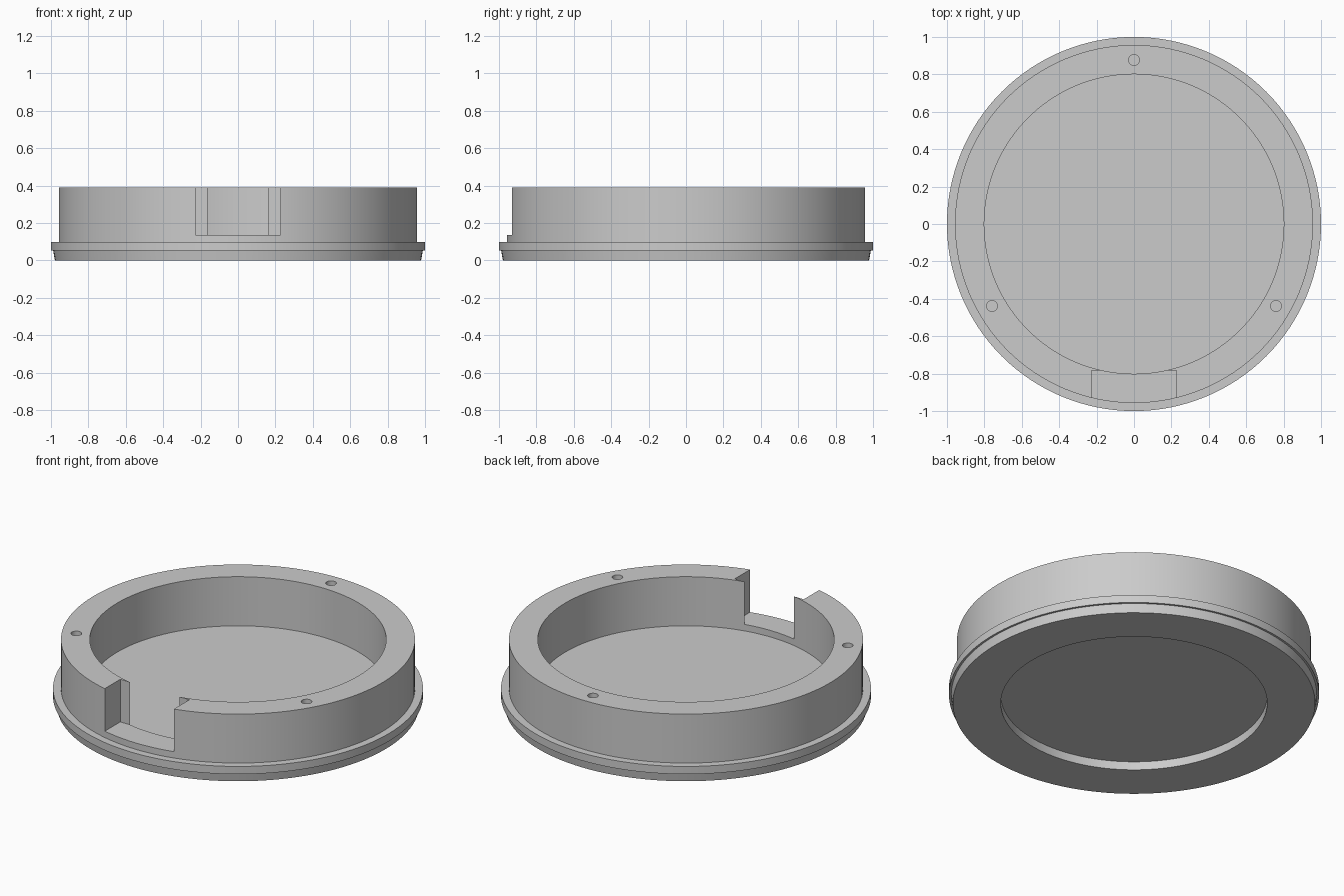
import bpy, bmesh
from math import radians, cos, sin, tau

cube = bpy.data.objects.get("Cube")
if cube:
    bpy.data.objects.remove(cube, do_unlink=True)

SEGMENTS = 128
TOP = 0.39

grey = bpy.data.materials.new("plain grey")
grey.use_nodes = True
colour = (0.6, 0.6, 0.6, 1)
grey.diffuse_color = colour
grey.node_tree.nodes["Principled BSDF"].inputs["Base Color"].default_value = colour


def lathe(name, profile):
    """Revolve an (r, z) profile, running from axis to axis, around z."""
    bm = bmesh.new()
    verts = [bm.verts.new((r, 0, z)) for r, z in profile]
    edges = [bm.edges.new(pair) for pair in zip(verts, verts[1:])]
    bmesh.ops.spin(bm, geom=verts + edges, cent=(0, 0, 0), axis=(0, 0, 1),
                   angle=tau, steps=SEGMENTS)
    bmesh.ops.remove_doubles(bm, verts=bm.verts, dist=0.0001)
    bmesh.ops.recalc_face_normals(bm, faces=bm.faces)
    mesh = bpy.data.meshes.new(name)
    bm.to_mesh(mesh)
    bm.free()
    obj = bpy.data.objects.new(name, mesh)
    bpy.context.collection.objects.link(obj)
    mesh.materials.append(grey)
    return obj


def cut(target, cutter):
    """Subtract the cutter from the target, then discard it."""
    cutter.hide_render = True
    mod = target.modifiers.new("cut", "BOOLEAN")
    mod.operation, mod.solver, mod.object = "DIFFERENCE", "EXACT", cutter
    bpy.ops.object.select_all(action="DESELECT")
    target.select_set(True)
    bpy.context.view_layer.objects.active = target
    bpy.ops.object.modifier_apply(modifier=mod.name)
    bpy.data.objects.remove(cutter, do_unlink=True)


# Round housing: recessed underside, tapered foot, flange, wall and floor
housing = lathe("round_housing", [
    (0, 0.05), (0.72, 0.05), (0.72, 0), (0.979, 0), (0.988, 0.052),
    (1, 0.052), (1, 0.098), (0.957, 0.098), (0.957, TOP),
    (0.801, TOP), (0.801, 0.097), (0, 0.097)])

# Rectangular notch through the front wall, leaving a thin lip inside
left, back, front, low, high = 0.228, -0.784, -1.1, 0.136, 0.6
bpy.ops.mesh.primitive_cube_add(
    size=1, location=(0, (back + front) / 2, (low + high) / 2))
notch = bpy.context.object
notch.name = "notch_cutter"
notch.scale = (2 * left, back - front, high - low)
cut(housing, notch)

# Three blind screw holes in the rim
for angle in (90, 210, 330):
    a = radians(angle)
    bpy.ops.mesh.primitive_cylinder_add(
        vertices=32, radius=0.029, depth=0.4,
        location=(0.877 * cos(a), 0.877 * sin(a), TOP))
    hole = bpy.context.object
    hole.name = "screw_hole_cutter"
    cut(housing, hole)

bpy.ops.object.shade_smooth_by_angle(angle=radians(30))
